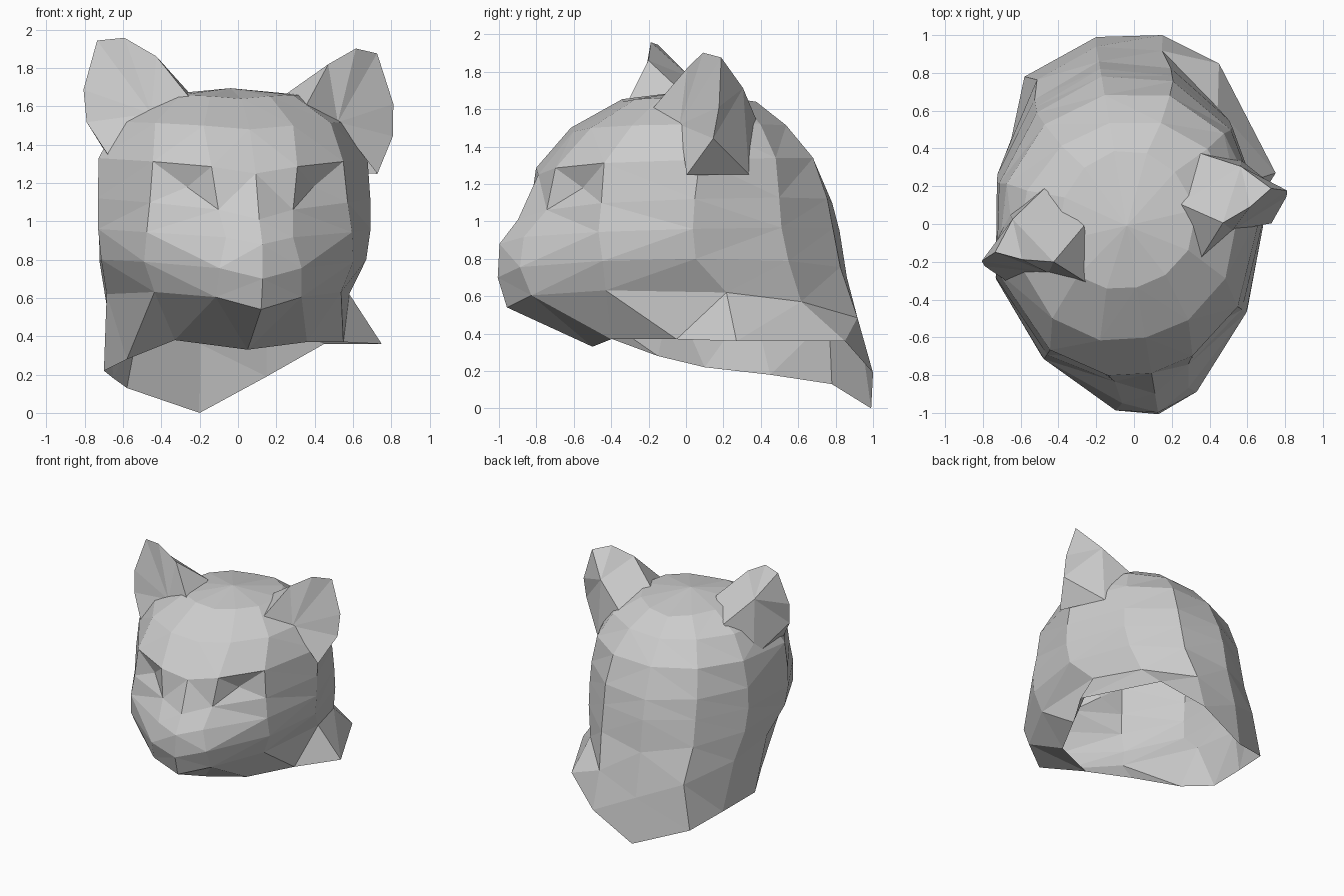
import bpy, bmesh
from math import radians, sin, cos

if "Cube" in bpy.data.objects:
    bpy.data.objects.remove(bpy.data.objects["Cube"])

TURN = radians(13)   # the head looks slightly to its left


def turned(u, v, z):
    return (u * cos(TURN) - v * sin(TURN), u * sin(TURN) + v * cos(TURN), z)


def finish(bm, name):
    bmesh.ops.recalc_face_normals(bm, faces=bm.faces)
    bmesh.ops.triangulate(bm, faces=bm.faces)
    mesh = bpy.data.meshes.new(name)
    bm.to_mesh(mesh)
    bm.free()
    ob = bpy.data.objects.new(name, mesh)
    bpy.context.collection.objects.link(ob)
    return ob


# Open neck rim, from the chin round by the right side
rim = [(.05, -.50, .33), (.36, -.40, .37), (.55, -.05, .37), (.75, .27, .36),
       (.45, .85, .36), (.15, 1.0, .19), (-.20, .99, 0), (-.58, .78, .13),
       (-.65, .45, .18), (-.70, .10, .22), (-.58, -.15, .28), (-.33, -.42, .38)]

# Skull half-sections: heights (front, side, back), front depth, right side points, back depth
sections = [
    ((.54, .62, .36), -.96, [(.23, -.88), (.50, -.54), (.65, .08), (.58, .50), (.34, .86)], .96),
    ((.70, .80, .70), -1.01, [(.22, -.94), (.56, -.57), (.71, -.10), (.63, .42), (.37, .76)], .88),
    ((.88, .96, .95), -1.00, [(.18, -.91), (.55, -.59), (.73, -.12), (.64, .38), (.37, .72)], .84),
    ((1.01, 1.12, 1.10), -.90, [(.20, -.79), (.53, -.57), (.73, -.11), (.63, .37), (.37, .69)], .80),
    ((1.25, 1.33, 1.33), -.79, [(.23, -.75), (.51, -.55), (.72, -.08), (.59, .36), (.34, .62)], .70),
    ((1.48, 1.52, 1.50), -.60, [(.24, -.56), (.47, -.39), (.61, -.03), (.49, .30), (.27, .49)], .55),
    ((1.64, 1.66, 1.62), -.33, [(.16, -.30), (.30, -.20), (.38, .00), (.30, .22), (.17, .35)], .40),
]


def ring_points(section):
    (zf, zs, zb), front, side, back = section
    half = [(0, front)] + side + [(0, back)]

    def height(i):   # smooth blend from front through side to back
        t = i / 3 - 1
        return zf * t * (t - 1) / 2 + zs * (1 - t * t) + zb * t * (t + 1) / 2
    pts = [(u, v, height(i)) for i, (u, v) in enumerate(half)]
    pts += [(-u, v, z) for u, v, z in pts[5:0:-1]]
    return [turned(u - .04 + .06 * v, v, z) for u, v, z in pts]


# Head and neck shell
bm = bmesh.new()
rings = [[bm.verts.new(p) for p in rim]]
rings += [[bm.verts.new(p) for p in ring_points(s)] for s in sections]
eyes = []
for k in range(len(rings) - 1):
    for i in range(12):
        j = (i + 1) % 12
        f = bm.faces.new((rings[k][i], rings[k][j], rings[k + 1][j], rings[k + 1][i]))
        if k == 4 and i in (1, 10):
            eyes.append(f)
crown = bm.verts.new(turned(-.04, 0, 1.695))
for i in range(12):
    bm.faces.new((rings[-1][i], rings[-1][(i + 1) % 12], crown))
# Shallow pointed eye sockets
bmesh.ops.recalc_face_normals(bm, faces=bm.faces)
bmesh.ops.poke(bm, faces=eyes, offset=-.05)
finish(bm, "head")

# Ears: cupped front, rounded back, base buried in the head
ear = [(.28, -.28, 1.58), (.26, .05, 1.67), (.46, -.10, 1.84), (.62, -.05, 1.93),
       (.75, .02, 1.91), (.83, -.01, 1.65), (.82, -.04, 1.48), (.71, -.16, 1.28),
       (.50, -.15, 1.54), (.42, .29, 1.56), (.63, .20, 1.28), (.62, .17, 1.74)]
ear_faces = [(0, 8, 3, 2), (0, 2, 1), (8, 7, 6), (8, 6, 5), (8, 5, 4), (8, 4, 3),
             (1, 2, 11), (1, 11, 9), (2, 3, 11), (3, 4, 11), (4, 5, 11),
             (5, 6, 11), (6, 10, 11), (6, 7, 10), (9, 11, 10)]
for name, side in (("right_ear", 1), ("left_ear", -1)):
    bm = bmesh.new()
    vs = [bm.verts.new(turned(u * side, v, z - .045 * u * side)) for u, v, z in ear]
    for f in ear_faces:
        bm.faces.new([vs[i] for i in f])
    finish(bm, name)
